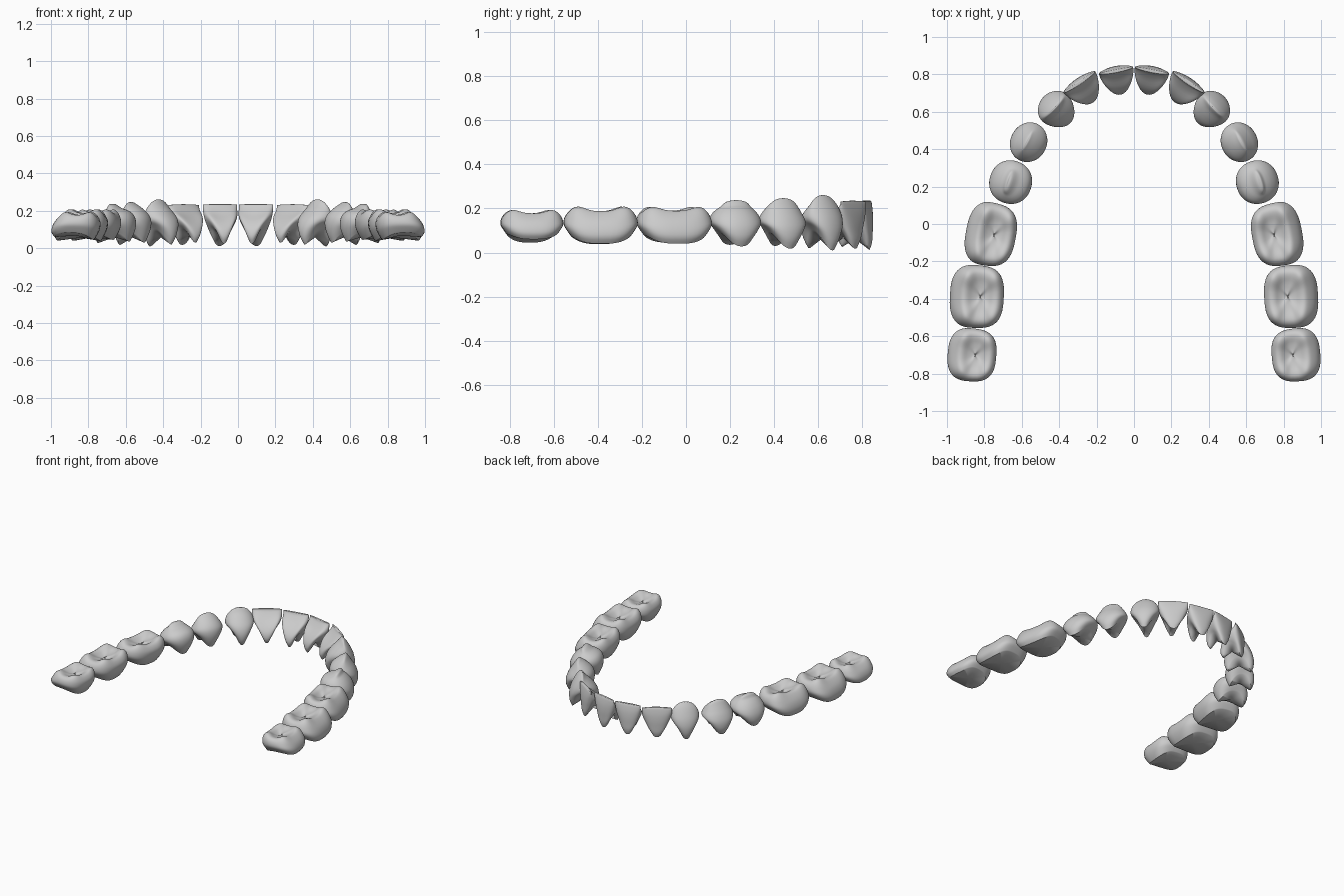
import bpy, bmesh, math
from mathutils import Vector

if "Cube" in bpy.data.objects:
    bpy.data.objects.remove(bpy.data.objects["Cube"])

SEG = 48
SUB = 3

# crown profiles: (height fraction, length scale, outer limit, inner limit)
INCISOR = [(0, .5, .85, -.8), (.15, .70, .98, -1), (.35, .87, 1, -.92), (.55, .97, 1, -.55),
           (.75, 1, .95, .05), (.92, 1, .85, .45), (.99, .99, .78, .54), (1, .9, .72, .6), (1, 0, .66, .66)]
CANINE = [(0, .5, .8, -.75), (.15, .7, .96, -.95), (.35, .92, 1, -1), (.55, 1, .9, -.85),
          (.73, .97, .7, -.5), (.88, .86, .48, -.12), (.97, .68, .3, .05), (1, .45, .22, .12), (1, 0, .17, .17)]
PREMOLAR = [(0, .6, .8, -.72), (.18, .8, .98, -.9), (.4, .98, .98, -1), (.6, 1, .8, -.95),
            (.75, .9, .58, -.74), (.88, .74, .38, -.4), (.97, .55, .24, -.08), (1, .35, .15, .03), (1, 0, .09, .09)]
PREMOLAR_WIDE = [(0, .62, .82, -.74), (.18, .82, .98, -.9), (.4, .98, .98, -1), (.6, 1, .84, -.98),
                 (.75, .92, .64, -.84), (.84, .78, .46, -.6), (.9, .62, .32, -.3), (1, .42, .2, -.02), (1, 0, .1, .1)]
MOLAR = [(0, .8, .88, -.74), (.18, .9, 1, -.87), (.42, 1, .98, -.98), (.68, .98, .85, -1),
         (.88, .91, .68, -.91), (.98, .8, .53, -.78), (.96, .66, .38, -.62), (.84, .45, .18, -.44),
         (.77, .22, 0, -.28), (.76, 0, -.12, -.12)]

# name, centre x, y, outward angle, half length, half depth, outer base z, inner base z,
# proximal rise, top z, edge drop, roundness exponent, inner taper, cusp height, profile
TEETH = [
    ("central_incisor", .086, .768, 79, .089, .077, .012, .025, .085, .235, .0, 2.3, .25, 0, INCISOR),
    ("lateral_incisor", .262, .714, 56, .097, .077, .018, .03, .085, .235, .004, 2.3, .25, 0, INCISOR),
    ("canine", .412, .61, 43, .097, .1, .01, .02, .085, .26, .05, 2.1, .12, 0, CANINE),
    ("first_premolar", .563, .437, 28, .107, .097, .018, .03, .065, .246, .05, 2.1, .06, 0, PREMOLAR),
    ("second_premolar", .66, .224, 18, .115, .113, .028, .035, .055, .236, .04, 2.2, .04, 0, PREMOLAR_WIDE),
    ("first_molar", .765, -.056, 11, .168, .133, .04, .045, .035, .2, .0, 2.8, .05, .012, MOLAR),
    ("second_molar", .84, -.388, 3, .167, .143, .04, .038, .035, .2, .0, 2.9, .03, .014, MOLAR),
    ("third_molar", .866, -.70, 5, .141, .129, .06, .045, .03, .187, .0, 2.8, .03, .01, MOLAR),
]


def smooth_profile(pts):
    """Catmull-Rom refinement of a profile."""
    out = []
    for i in range(len(pts) - 1):
        p = [pts[max(0, min(len(pts) - 1, i + k))] for k in (-1, 0, 1, 2)]
        for j in range(SUB):
            t = j / SUB
            out.append([.5 * (2 * b + (c - a) * t + (2 * a - 5 * b + 4 * c - d) * t * t
                              + (3 * b - a - 3 * c + d) * t ** 3) for a, b, c, d in zip(*p)])
    out.append(pts[-1])
    return out


def tooth(spec, side):
    (name, cx, cy, ang, a, b, zo, zi, rise, top, drop, n, taper, cusp, prof) = spec
    out = Vector((math.cos(math.radians(ang)), math.sin(math.radians(ang))))
    along = Vector((-out.y, out.x))
    bm = bmesh.new()
    rings = []

    def place(u, v, z):
        p = Vector((cx, cy)) + along * u + out * v
        return bm.verts.new((side * p.x, p.y, z))

    for s, ku, vo, vi in smooth_profile(prof):
        ring = []
        for k in range(SEG):
            th = 2 * math.pi * k / SEG
            c, sn = math.cos(th), math.sin(th)
            ex = math.copysign(abs(c) ** (2 / n), c)
            ey = math.copysign(abs(sn) ** (2 / n), sn)
            u = a * ku * ex * (1 + taper * ey)
            v = b * ((vo + vi) / 2 + (vo - vi) / 2 * ey)
            base = zi + (zo - zi) * (1 + sn) / 2 + rise * c * c
            z = base + (top - drop * (u / a) ** 2 - base) * s
            z -= cusp * math.cos(4 * th) * max(0, (s - .6) / .4) * ku
            ring.append(place(u, v, z))
        rings.append(ring)

    # crown walls and biting surface
    for r0, r1 in zip(rings, rings[1:]):
        for k in range(SEG):
            j = (k + 1) % SEG
            bm.faces.new((r0[k], r0[j], r1[j], r1[k]))
    # underside
    mid = place(0, 0, sum(v.co.z for v in rings[0]) / SEG)
    for k in range(SEG):
        bm.faces.new((rings[0][(k + 1) % SEG], rings[0][k], mid))
    bmesh.ops.remove_doubles(bm, verts=bm.verts, dist=1e-4)
    bmesh.ops.recalc_face_normals(bm, faces=bm.faces)
    label = name + ("_right" if side > 0 else "_left")
    me = bpy.data.meshes.new(label)
    bm.to_mesh(me)
    bm.free()
    ob = bpy.data.objects.new(label, me)
    bpy.context.collection.objects.link(ob)
    return ob


# both halves of the arch
objs = [tooth(t, side) for t in TEETH for side in (1, -1)]
for ob in objs:
    ob.select_set(True)
bpy.context.view_layer.objects.active = objs[0]
bpy.ops.object.shade_smooth_by_angle(angle=math.radians(50))
